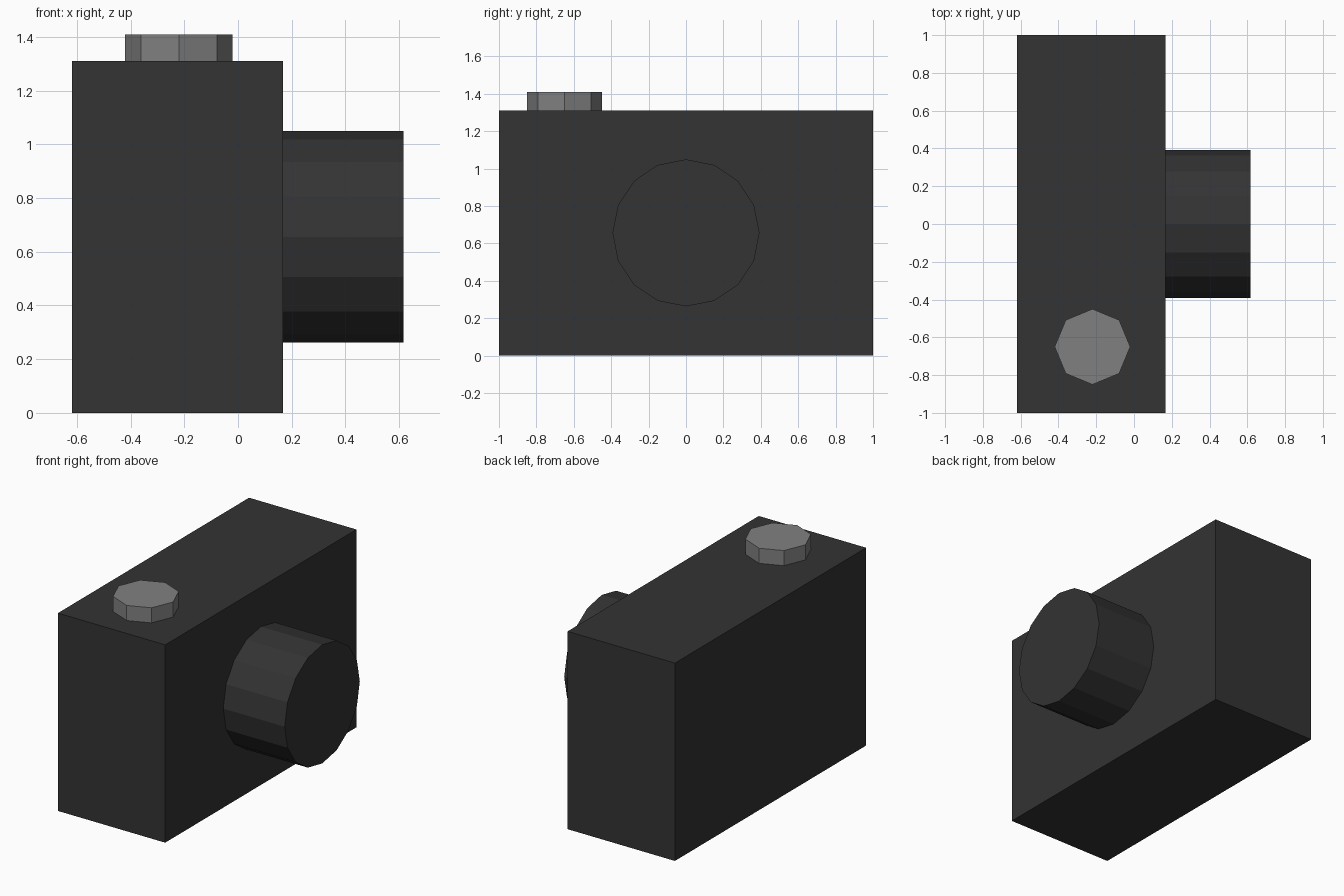
import bpy
import math

if "Cube" in bpy.data.objects:
    bpy.data.objects.remove(bpy.data.objects["Cube"])


def material(name, value):
    m = bpy.data.materials.new(name)
    m.diffuse_color = (value, value, value, 1)
    m.use_nodes = True
    m.node_tree.nodes["Principled BSDF"].inputs["Base Color"].default_value = m.diffuse_color
    return m


dark = material("dark_grey", 0.033)
light = material("mid_grey", 0.216)


def finish(name, mat):
    ob = bpy.context.object
    ob.name = name
    ob.data.materials.append(mat)
    return ob


# Box body
bpy.ops.mesh.primitive_cube_add(size=1, location=(-0.226, 0, 0.655))
body = finish("camera_body", dark)
body.scale = (0.786, 2.0, 1.31)

# 16-sided lens barrel pointing along +x
bpy.ops.mesh.primitive_cylinder_add(vertices=16, radius=0.393, depth=0.451,
                                    location=(0.3915, 0, 0.656),
                                    rotation=(0, math.pi / 2, 0))
finish("lens_barrel", dark)

# 8-sided shutter button on top
bpy.ops.mesh.primitive_cylinder_add(vertices=8, radius=0.2, depth=0.1,
                                    location=(-0.22, -0.65, 1.36))
finish("shutter_button", light)
